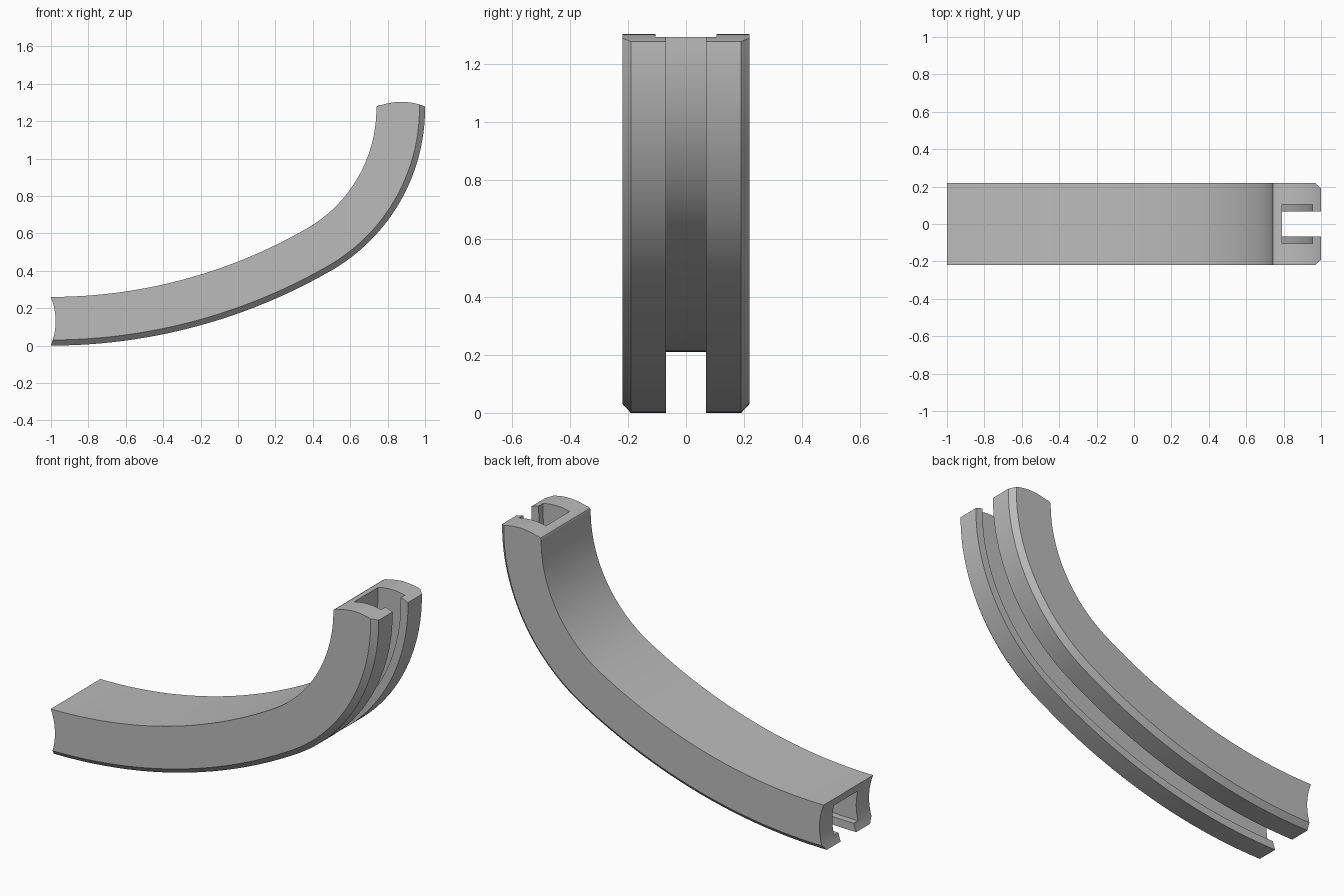
import bpy
import bmesh
from math import sin, cos, radians
from mathutils import Vector

cube = bpy.data.objects.get("Cube")
if cube:
    bpy.data.objects.remove(cube, do_unlink=True)

grey = bpy.data.materials.new("plain grey")
grey.use_nodes = True
colour = (0.5, 0.5, 0.5, 1)
grey.diffuse_color = colour
grey.node_tree.nodes["Principled BSDF"].inputs["Base Color"].default_value = colour


def loft(name, rings):
    """Skin closed rings of points and cap both ends."""
    bm = bmesh.new()
    rows = [[bm.verts.new(p) for p in ring] for ring in rings]
    for a, b in zip(rows, rows[1:]):
        for i in range(len(a)):
            j = (i + 1) % len(a)
            bm.faces.new((a[i], a[j], b[j], b[i]))
    bm.faces.new(rows[0][::-1])
    bm.faces.new(rows[-1])
    bmesh.ops.recalc_face_normals(bm, faces=bm.faces)
    mesh = bpy.data.meshes.new(name)
    bm.to_mesh(mesh)
    bm.free()
    obj = bpy.data.objects.new(name, mesh)
    bpy.context.collection.objects.link(obj)
    mesh.materials.append(grey)
    return obj


def prism(name, outline):
    """Side outline (x, z) pushed through the full width."""
    obj = loft(name, [[(x, y, z) for x, z in outline] for y in (-0.4, 0.4)])
    obj.hide_render = True
    return obj


def arc(cx, cz, r, start, end, n):
    angles = [radians(start + (end - start) * i / n) for i in range(n + 1)]
    return [(cx + r * cos(a), cz + r * sin(a)) for a in angles]


# Channel section: (half width, depth in from the outer curve)
half = [(0.068, 0), (0.19, 0), (0.218, 0.03), (0.218, 0.26)]
inside = [(0.105, 0.21), (0.105, 0.045), (0.068, 0.045)]
section = half + [(-y, d) for y, d in half[::-1]]
section += [(-y, d) for y, d in inside[::-1]] + inside

# Path: a wide 30 degree bend followed by a tight 60 degree bend
END_Z = 1.268
stations = [(-1, 3, 3, 0, -0.03)]
stations += [(-1, 3, 3, 30 * i / 24, 0) for i in range(25)]
stations += [(0, END_Z, 1, 30 + 60 * i / 32, 0) for i in range(1, 33)]
stations += [(0, END_Z, 1, 90, 0.06)]

rings = []
for cx, cz, r, deg, shift in stations:
    a = radians(deg)
    out, along = Vector((sin(a), 0, -cos(a))), Vector((cos(a), 0, sin(a)))
    base = Vector((cx, 0, cz)) + along * shift
    rings.append([base + out * (r - d) + Vector((0, y, 0)) for y, d in section])
rail = loft("curved_channel_rail", rings)

# Hollow lower end and crowned upper end
hollow = prism("hollow_end_cutter", arc(-1.315, 0.13, 0.34, 0, 360, 96)[:-1])
crown = [(0.7, END_Z), (0.739, END_Z), (0.744, 1.28), (0.757, 1.287)]
crown += arc(0.873, 0.963, 0.34, 108, 68, 20)
crown += [(1.05, 1.268), (1.05, 1.4), (0.7, 1.4)]
crown_cutter = prism("crowned_end_cutter", crown)

bpy.ops.object.select_all(action='DESELECT')
bpy.context.view_layer.objects.active = rail
rail.select_set(True)
for cutter in (hollow, crown_cutter):
    mod = rail.modifiers.new("end_cut", 'BOOLEAN')
    mod.operation = 'DIFFERENCE'
    mod.solver = 'EXACT'
    mod.object = cutter
    bpy.ops.object.modifier_apply(modifier=mod.name)
    bpy.data.objects.remove(cutter, do_unlink=True)

bpy.ops.object.shade_smooth_by_angle(angle=radians(25))
